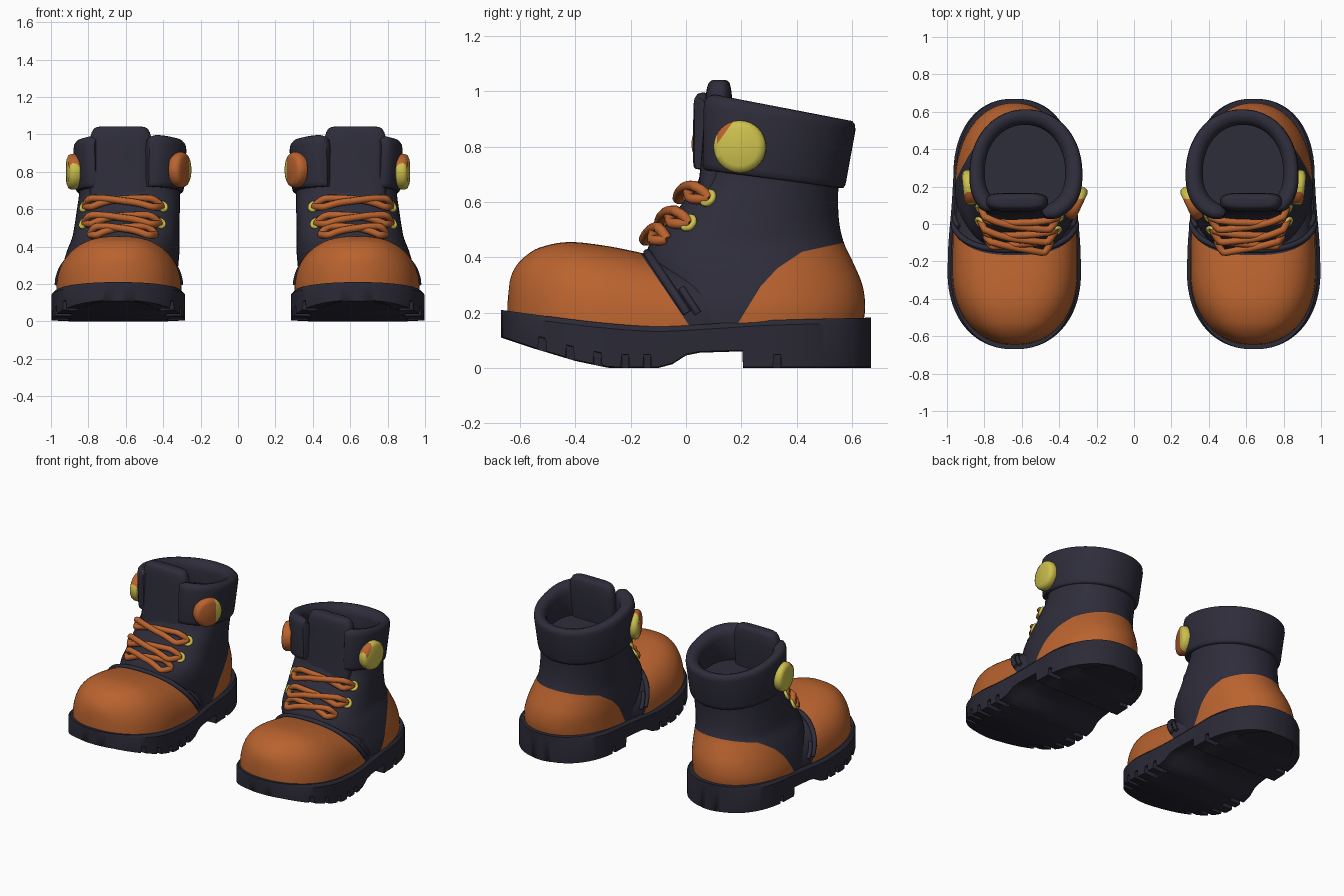
import bpy, bmesh, math
from mathutils import Vector

if "Cube" in bpy.data.objects:
    bpy.data.objects.remove(bpy.data.objects["Cube"])

def material(name, rgb):
    m = bpy.data.materials.new(name)
    m.diffuse_color = (*rgb, 1)
    m.use_nodes = True
    m.node_tree.nodes["Principled BSDF"].inputs["Base Color"].default_value = m.diffuse_color
    return m

DARK = material("dark navy leather", (0.027, 0.026, 0.043))
SOLE = material("dark sole rubber", (0.024, 0.023, 0.037))
ORANGE = material("orange leather", (0.49, 0.125, 0.028))
YELLOW = material("yellow metal", (0.61, 0.53, 0.075))

def interp(table, x, k=1, smooth=True):
    """Value of column k at x in a table of rows sorted by column 0."""
    if x <= table[0][0]: return table[0][k]
    if x >= table[-1][0]: return table[-1][k]
    i = max(j for j in range(len(table) - 1) if table[j][0] <= x)
    a, b = table[i], table[i + 1]
    h = b[0] - a[0]
    s = (x - a[0]) / h
    if not smooth: return a[k] + (b[k] - a[k]) * s
    p, n = table[max(i - 1, 0)], table[min(i + 2, len(table) - 1)]
    m0 = (b[k] - p[k]) / (b[0] - p[0]) * h
    m1 = (n[k] - a[k]) / (n[0] - a[0]) * h
    return ((2*s**3 - 3*s**2 + 1) * a[k] + (s**3 - 2*s**2 + s) * m0
            + (3*s**2 - 2*s**3) * b[k] + (s**3 - s**2) * m1)

def spow(v, e):
    return math.copysign(abs(v) ** e, v)

def build(name, rings, mats, regions=(), loop=False, angle=40):
    """Loft rings, cut and colour regions (yz half-planes), mirror to the other boot."""
    bm = bmesh.new()
    vs = [[bm.verts.new(p) for p in r] for r in rings]
    n = len(rings[0])
    pairs = list(zip(vs, vs[1:])) + ([(vs[-1], vs[0])] if loop else [])
    for a, b in pairs:
        for j in range(n):
            bm.faces.new((a[j], a[(j + 1) % n], b[(j + 1) % n], b[j]))
    if not loop:
        bm.faces.new(vs[0])
        bm.faces.new(vs[-1])
    bmesh.ops.recalc_face_normals(bm, faces=bm.faces)
    for y1, z1, y2, z2 in regions:
        bmesh.ops.bisect_plane(bm, geom=bm.verts[:] + bm.edges[:] + bm.faces[:], dist=1e-5,
                               plane_co=(0, y1, z1), plane_no=(0, z1 - z2, y2 - y1))
    if regions:
        for f in bm.faces:
            c = f.calc_center_median()
            f.material_index = int(all((y2 - y1) * (c.z - z1) - (z2 - z1) * (c.y - y1) > 0
                                       for y1, z1, y2, z2 in regions))
    me = bpy.data.meshes.new(name)
    bm.to_mesh(me)
    bm.free()
    for m in mats: me.materials.append(m)
    ob = bpy.data.objects.new(name, me)
    bpy.context.collection.objects.link(ob)
    bpy.ops.object.select_all(action='DESELECT')
    ob.select_set(True)
    bpy.context.view_layer.objects.active = ob
    bpy.ops.object.shade_smooth_by_angle(angle=math.radians(angle))
    ob.modifiers.new("other boot", 'MIRROR').use_mirror_merge = False
    return ob

def circle(c, axis, r, n):
    q = Vector(axis).to_track_quat('Z', 'Y')
    return [Vector(c) + q @ Vector((r * math.cos(2*math.pi*i/n), r * math.sin(2*math.pi*i/n), 0))
            for i in range(n)]

def tube(name, pts, r, mat, loop=False, n=10):
    k = len(pts)
    rings = []
    for i, p in enumerate(pts):
        a = pts[(i - 1) % k] if loop else pts[max(i - 1, 0)]
        b = pts[(i + 1) % k] if loop else pts[min(i + 1, k - 1)]
        t = (b - a).normalized()
        side = t.cross(Vector((0.13, 0.7, -0.7)) if not loop else (p - sum(pts, Vector()) / k)).normalized()
        up = side.cross(t)
        rings.append([p + r * (math.cos(2*math.pi*j/n) * side + math.sin(2*math.pi*j/n) * up)
                      for j in range(n)])
    return build(name, rings, [mat], loop=loop, angle=60)

# Sole: stations along y with treads cut into the edge and a stepped heel
TOP = [(-.67, .21), (-.5, .187), (-.3, .163), (-.1, .15), (.1, .16), (.3, .172), (.67, .182)]
BOT = [(-.67, .11), (-.55, .07), (-.4, .025), (-.28, 0), (-.07, 0), (0, .045), (.05, .055),
       (.204, .06), (.206, 0), (.67, 0)]

def sole_w(y):
    if y < -.25: return .357 * max(1 - abs((y + .25) / .42) ** 2.2, 0) ** (1 / 2.2)
    if y > .25: return .326 * max(1 - ((y - .25) / .42) ** 2.25, 0) ** (1 / 2.25)
    return interp([(-.25, .357), (-.1, .352), (.1, .335), (.25, .326)], y)

st = [(-.25 - .42 * math.cos(a * math.pi / 40), 0) for a in range(1, 20)]
st += [(-.25 + .05 * i, 0) for i in range(10)] + [(.204, 0), (.206, 0)]
st += [(.25 + .42 * math.sin(a * math.pi / 48), 0) for a in range(24)]
for g in (-.52, -.42, -.32, -.22, -.14, .33):
    st = [s for s in st if abs(s[0] - g) > .017]
    st += [(g - .016, 0), (g - .012, .045), (g + .012, .045), (g + .016, 0)]
st += [(-.6695, 0), (.6695, 0)]
rings = []
for y, notch in sorted(st):
    w, t, b = sole_w(y), interp(TOP, y), interp(BOT, y, 1, False)
    half = [(w * .95, t), (w, t - .018), (w, b + notch + .004), (w * .75, b + notch + .002), (w * .74, b)]
    rings.append([(.64 + x, y, z) for x, z in half] + [(.64 - x, y, z) for x, z in reversed(half)])
build("sole", rings, [SOLE], angle=35)

# Foot: arched sections along y, toe cap in orange
CREST = [(-.645, .24), (-.638, .31), (-.62, .36), (-.58, .405), (-.53, .435), (-.43, .455),
         (-.3, .443), (-.17, .418), (-.1, .40), (.12, .36)]

def foot(y, a, o=0):
    w = (.335 * max(1 - abs((y + .25) / .396) ** 2.2, 0) ** (1 / 2.2) if y < -.25
         else interp([(-.25, .335), (-.1, .333), (.02, .325), (.12, .303)], y))
    h = interp(CREST, y) - .14
    return Vector((.637 + (w + o) * spow(math.cos(a), 2 / 2.6), y,
                   .14 + (h + o) * max(math.sin(a), 0) ** (2 / 2.6)))

ys = [-.25 - .395 * math.cos(i * math.pi / 48) for i in range(24)] + [-.25 + .037 * i for i in range(11)]
build("foot_and_toe_cap", [[foot(y, math.pi * j / 40) for j in range(41)] for y in ys],
      [DARK, ORANGE], [(.01, .156, -.175, .43)])

# Shaft: z, centre x, half width, front y, back y
SHAFT = [(.14, .642, .314, -.13, .638), (.22, .64, .314, -.13, .648), (.30, .628, .309, -.14, .638),
         (.38, .613, .30, -.15, .605), (.45, .60, .286, -.13, .572), (.52, .593, .28, -.07, .555),
         (.60, .586, .275, -.01, .55), (.68, .58, .27, .045, .553), (.76, .58, .27, .06, .56)]

def oval(cx, hw, yf, yb, z, t, e=.95):
    """Egg outline: squarer front half, rounder and longer back half."""
    cy = yf + (yb - yf) * .43
    s, c = math.sin(t), math.cos(t)
    if s > 0: return Vector((cx + hw * spow(c, e), cy + (yb - cy) * s ** e, z))
    return Vector((cx + hw * spow(c, .8), cy - (cy - yf) * (-s) ** .8, z))

def shaft(z, t, o=0):
    cx, hw, yf, yb = (interp(SHAFT, z, k) for k in (1, 2, 3, 4))
    return oval(cx, hw + o, yf - o, yb + o, z, t)

build("shaft_and_heel_counter",
      [[shaft(.14 + .02 * i, math.pi * j / 36) for j in range(72)] for i in range(32)],
      [DARK, ORANGE], [(.27, .295, .19, .165), (.33, .36, .27, .295), (.42, .42, .33, .36),
                       (.58, .455, .42, .42)])

# Collar: padded cuff with an open front
CUFF = [(.6, 0), (.15, 0), (.03, .03), (0, .1), (0, .84), (.06, .93), (.2, .985), (.42, 1),
        (.7, .97), (.9, .9), (1, .78), (1, .25)]
rings = []
A0, A1 = -53, 253
for i in range(81):
    t = math.radians(A0 + (A1 - A0) * i / 80)
    end = min(i, 80 - i)
    pinch = (.55, .8, .93, 1)[min(end, 3)]          # rounded flap ends
    ring = []
    for u, v in CUFF:
        u = .5 + (u - .5) * pinch
        out = oval(.578, .288 + .017 * v, .005, .575 + .045 * v, 0, t)
        p = out.lerp(oval(.583, .215, .085, .53, 0, t), u)
        zb = .71 - .06 * (out.y - .1) / .48
        zt = .985 - .085 * (out.y - .1) / .5 - .05 * (1 - pinch)
        p.z = zb + v * (zt - zb)
        ring.append(p)
    rings.append(ring)
build("collar", rings, [DARK], angle=50)

# Tongue: padded slab with a rounded top
rings = []
for z, s in [(.58, .9), (.72, .97), (.85, 1), (.94, 1), (.985, .95), (1.012, .87), (1.03, .76), (1.038, .62), (1.042, .4)]:
    y0 = interp([(.58, .08), (.72, .10), (.9, .115), (1.04, .12)], z)
    rings.append([(.627 + .168 * (.4 + .6 * s) * spow(math.cos(a), .45),
                   y0 + .05 * s * spow(math.sin(a), .75), z)
                  for a in (2 * math.pi * j / 40 for j in range(40))])
build("tongue", rings, [DARK], angle=60)

# Piping behind the toe cap, and a short strap loop beside it
def seam(dy, j0, j1, o):
    pts = []
    for j in range(j0, j1):
        a, y = math.pi * j / 60, -.08
        for _ in range(14):
            y = .5 * y + .5 * (.01 + dy - (foot(y, a).z - .156) * .675)
        pts.append(foot(y, a, o))
    return pts

tube("toe_piping", seam(.022, 3, 58, .004), .016, DARK)
tube("strap_loop_outer", seam(.06, 3, 11, .006), .013, DARK)
tube("strap_loop_inner", seam(.06, 50, 58, .006), .013, DARK)

# Eyelets and crossed laces
for row, (z, a0, a1) in enumerate(((.465, -52, -118), (.525, -40, -123), (.615, -36, -125))):
    a0, a1 = math.radians(a0), math.radians(a1)
    for side, t in (("outer", a0), ("inner", a1)):
        if row == 0: continue
        c = shaft(z, t, .006)
        nrm = (shaft(z, t + .05) - shaft(z, t - .05)).cross(shaft(z + .02, t) - shaft(z - .02, t))
        tube("eyelet_%s_%d" % (side, row), circle(c, nrm, .024, 20), .011, YELLOW, True, 8)
    for k, sl in enumerate((.075, -.075)):
        pts = []
        for i in range(25):
            s = i / 24
            zz = z + .035 * math.sin(math.pi * s) + sl * (s - .5) * min(1, 5 * s, 5 * (1 - s))
            pts.append(shaft(zz, a0 + (a1 - a0) * s, (.024 + .016 * k) * min(1, 6 * s, 6 * (1 - s))))
        tube("lace_%d_%d" % (row + 1, k + 1), pts, .019, ORANGE)

# Round buttons on the collar, partly orange
for name, c, ax, reg in (
        ("outer_button", (.882, .195, .80), (1, -.1, 0), [(.105, .80, .17, .89), (.112, 1, .112, 0)]),
        ("inner_button", (.308, .11, .81), (-.9, -.42, 0), [(.135, 0, .135, 1)])):
    ax = Vector(ax).normalized()
    build(name, [circle(Vector(c) + ax * d, ax, r, 32)
                 for r, d in ((.075, -.035), (.09, -.028), (.095, -.01), (.095, .01), (.088, .024), (.07, .032))],
          [YELLOW, ORANGE], reg)
